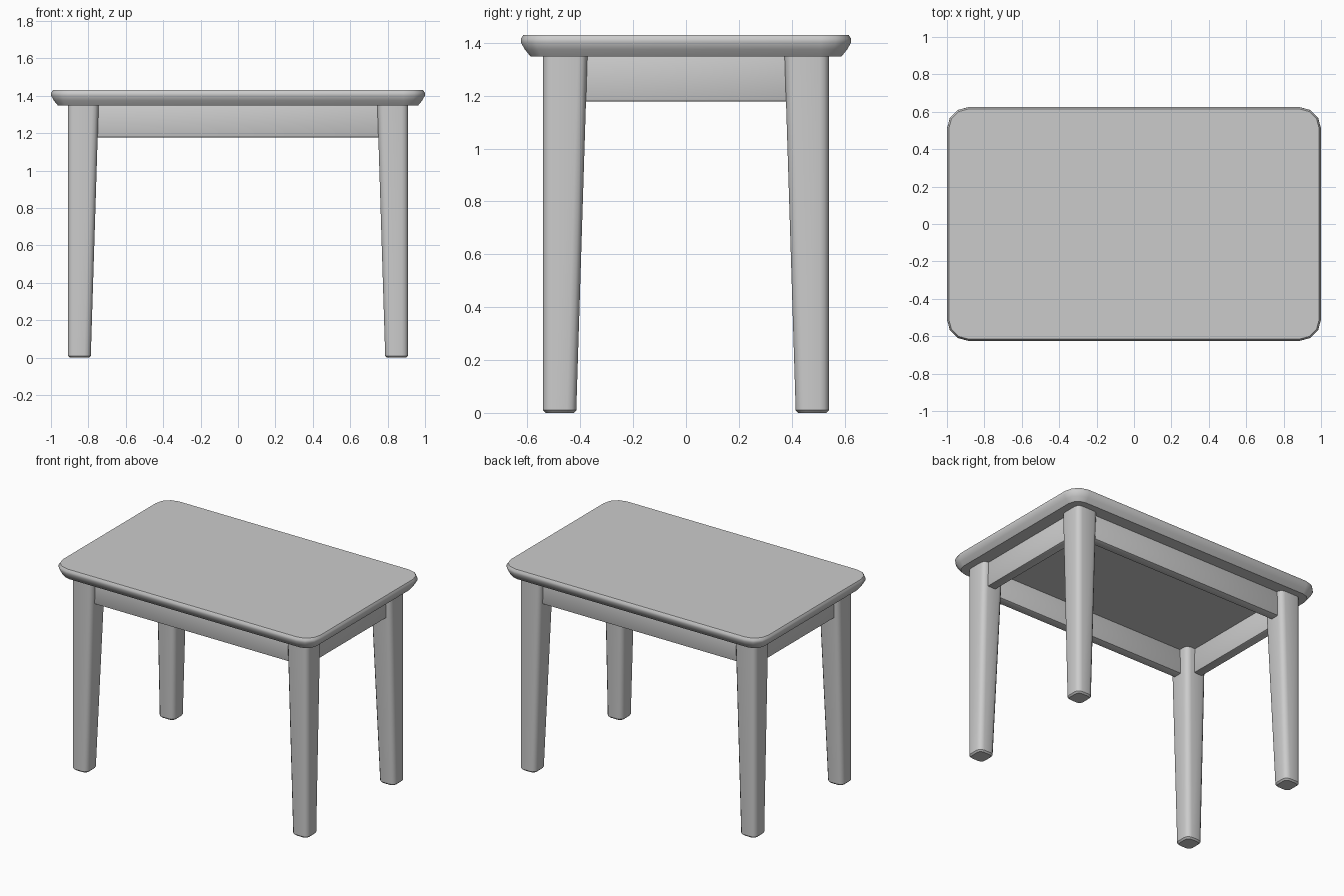
import bpy, bmesh, math

if "Cube" in bpy.data.objects:
    bpy.data.objects.remove(bpy.data.objects["Cube"])


def finish(name, bm):
    bmesh.ops.recalc_face_normals(bm, faces=bm.faces)
    mesh = bpy.data.meshes.new(name)
    bm.to_mesh(mesh)
    bm.free()
    obj = bpy.data.objects.new(name, mesh)
    bpy.context.collection.objects.link(obj)
    bpy.ops.object.select_all(action='DESELECT')
    obj.select_set(True)
    bpy.context.view_layer.objects.active = obj
    bpy.ops.object.shade_smooth_by_angle(angle=math.radians(42))
    return obj


def rounded_loft(name, rings, segs=3):
    """Solid through rounded rectangles (x0, x1, y0, y1, radius, z)."""
    bm = bmesh.new()
    loops = []
    for x0, x1, y0, y1, r, z in rings:
        corners = [(x1 - r, y1 - r), (x0 + r, y1 - r), (x0 + r, y0 + r), (x1 - r, y0 + r)]
        loop = []
        for k, (cx, cy) in enumerate(corners):
            for i in range(segs + 1):
                a = math.pi / 2 * (k + i / segs)
                loop.append(bm.verts.new((cx + r * math.cos(a), cy + r * math.sin(a), z)))
        loops.append(loop)
    n = len(loops[0])
    for a, b in zip(loops, loops[1:]):
        for i in range(n):
            j = (i + 1) % n
            bm.faces.new((a[i], a[j], b[j], b[i]))
    bm.faces.new(loops[0][::-1])
    bm.faces.new(loops[-1])
    return finish(name, bm)


def apron(name, x0, x1, y0, y1, z0=1.178, z1=1.352):
    bm = bmesh.new()
    bmesh.ops.create_cube(bm, size=1)
    for v in bm.verts:
        v.co = (x1 if v.co.x > 0 else x0, y1 if v.co.y > 0 else y0, z1 if v.co.z > 0 else z0)
    bmesh.ops.bevel(bm, geom=bm.edges[:], offset=0.008, segments=2, affect='EDGES', profile=0.5)
    return finish(name, bm)


# Tabletop: rounded corners, edge undercut towards the bottom
top_profile = [(0.037, 1.348), (0.015, 1.375), (0.0, 1.402), (0.001, 1.416), (0.01, 1.43)]
rounded_loft("tabletop", [(-1 + d, 1 - d, -0.625 + d, 0.625 - d, 0.115 - d, z)
                          for d, z in top_profile])

# Legs: vertical outer faces, inner faces tapering towards the floor
for sx, side in ((-1, "left"), (1, "right")):
    for sy, end in ((-1, "front"), (1, "back")):
        rings = []
        for inner_x, inner_y, d, r, z in ((0.787, 0.415, 0.010, 0.028, 0.0),
                                          (0.787, 0.415, 0.0, 0.035, 0.01),
                                          (0.745, 0.373, 0.0, 0.035, 1.35)):
            xs = sorted((sx * (inner_x + d), sx * (0.91 - d)))
            ys = sorted((sy * (inner_y + d), sy * (0.541 - d)))
            rings.append((*xs, *ys, r, z))
        rounded_loft(f"{end}_{side}_leg", rings)

# Aprons between the legs, set back from the outer leg faces
for s, end, side in ((-1, "front", "left"), (1, "back", "right")):
    apron(f"{end}_apron", -0.80, 0.80, *sorted((s * 0.44, s * 0.505)))
    apron(f"{side}_apron", *sorted((s * 0.81, s * 0.875)), -0.43, 0.43)
